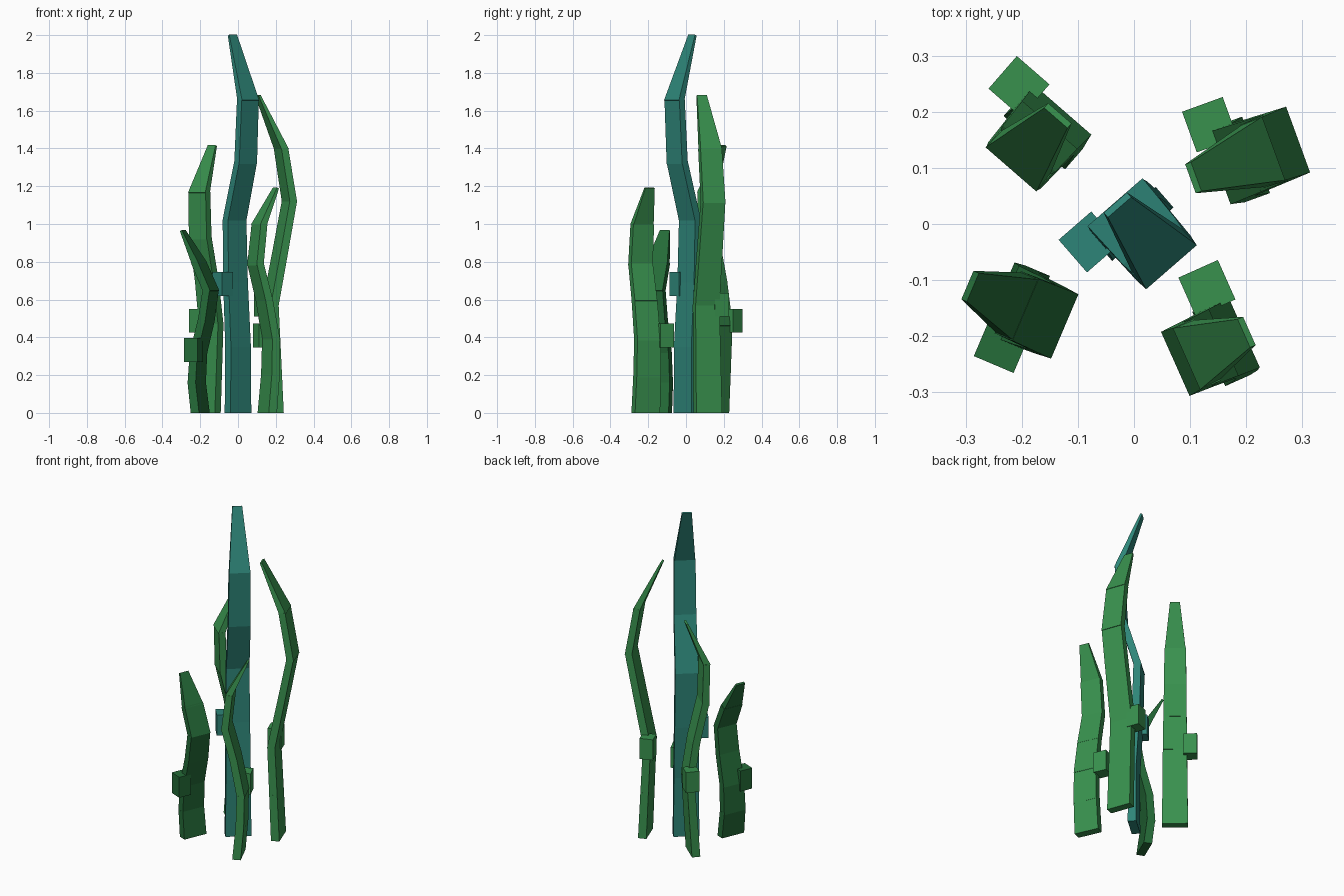
import bpy, math
from mathutils import Vector

if "Cube" in bpy.data.objects:
    bpy.data.objects.remove(bpy.data.objects["Cube"])


def material(name, col):
    m = bpy.data.materials.new(name)
    m.diffuse_color = (*col, 1)
    m.use_nodes = True
    m.node_tree.nodes["Principled BSDF"].inputs["Base Color"].default_value = m.diffuse_color
    return m


GREEN = material("leaf green", (0.040, 0.283, 0.076))
DARK = material("deep green", (0.018, 0.150, 0.040))
TEAL = material("teal", (0.027, 0.235, 0.188))

BOX_FACES = [(3, 2, 1, 0), (4, 5, 6, 7), (0, 1, 5, 4), (1, 2, 6, 5), (2, 3, 7, 6), (3, 0, 4, 7)]


def add_object(name, verts, faces, mat):
    me = bpy.data.meshes.new(name)
    me.from_pydata(verts, [], faces)
    me.materials.append(mat)
    ob = bpy.data.objects.new(name, me)
    bpy.context.collection.objects.link(ob)


def ring(c, wide, thin, w, t):
    """Rectangle of width w and thickness t around point c."""
    a, b = wide * w / 2, thin * t / 2
    return [c - a - b, c + a - b, c + a + b, c - a + b]


def blade(name, base, lean, path, mat):
    """Chain of six overlapping tapered slabs; path = (height, sway along the lean direction)."""
    r = math.radians(lean)
    n = Vector((math.cos(r), math.sin(r), 0))
    wide = Vector((-n.y, n.x, 0))
    pts = [Vector((*base, z)) + n * d for z, d in path]
    last = len(pts) - 1
    widths = [0.145 - 0.005 * i for i in range(last)] + [0.055]
    thick = [0.048 - 0.002 * i for i in range(last)] + [0.012]
    verts, faces = [], []
    for i in range(last):
        axis = (pts[i + 1] - pts[i]).normalized()
        thin = axis.cross(wide).normalized()
        if thin.dot(n) > 0:
            thin = -thin
        start = pts[i] - axis * (0.012 if i else 0)
        lower = ring(start, wide, thin, widths[i], thick[i])
        upper = ring(pts[i + 1], wide, thin, widths[i + 1], thick[i + 1])
        if i == 0:
            for v in lower:
                v.z = 0
        k = len(verts)
        verts += lower + upper
        faces += [tuple(k + j for j in f) for f in BOX_FACES]
    add_object(name, verts, faces, mat)


def pod(name, centre, z0, lean, mat):
    """Small block stuck on the edge of a blade."""
    r = math.radians(lean)
    n = Vector((math.cos(r), math.sin(r), 0))
    wide = Vector((-n.y, n.x, 0))
    verts = []
    for z in (z0, z0 + 0.126):
        verts += ring(Vector((*centre, z)), wide, -n, 0.077, 0.077)
    add_object(name, verts, BOX_FACES, mat)


# name, base, lean angle, spine path, pod centre, pod bottom, colour
PLANTS = [
    ("centre", (0, 0), -49,
     [(0, 0), (.36, 0), (.69, -.02), (1.02, -.028), (1.33, .062), (1.66, .08), (2.0, -.045)],
     (-.08, -.032), .62, TEAL),
    ("back_right", (.195, .115), 20,
     [(0, 0), (.28, -.012), (.57, -.025), (.85, .03), (1.12, .082), (1.40, .035), (1.68, -.095)],
     (.135, .177), .51, GREEN),
    ("front_right", (.155, -.213), 24,
     [(0, 0), (.2, .018), (.39, .022), (.6, -.018), (.79, -.068), (1.0, -.045), (1.19, .05)],
     (.13, -.115), .347, GREEN),
    ("back_left", (-.162, .163), 49,
     [(0, 0), (.23, .015), (.47, .03), (.7, -.005), (.93, -.058), (1.17, -.065), (1.415, .04)],
     (-.205, .245), .425, GREEN),
    ("front_left", (-.2, -.15), -23,
     [(0, 0), (.16, -.02), (.32, -.01), (.49, .035), (.65, .06), (.8, -.01), (.965, -.1)],
     (-.235, -.215), .27, DARK),
]

for name, base, lean, path, pod_at, pod_z, mat in PLANTS:
    blade(name + "_seaweed_blade", base, lean, path, mat)
    pod(name + "_pod", pod_at, pod_z, lean, mat)

# Make all face directions point outward
import bmesh
for ob in bpy.data.objects:
    bm = bmesh.new()
    bm.from_mesh(ob.data)
    bmesh.ops.recalc_face_normals(bm, faces=bm.faces)
    bm.to_mesh(ob.data)
    bm.free()
